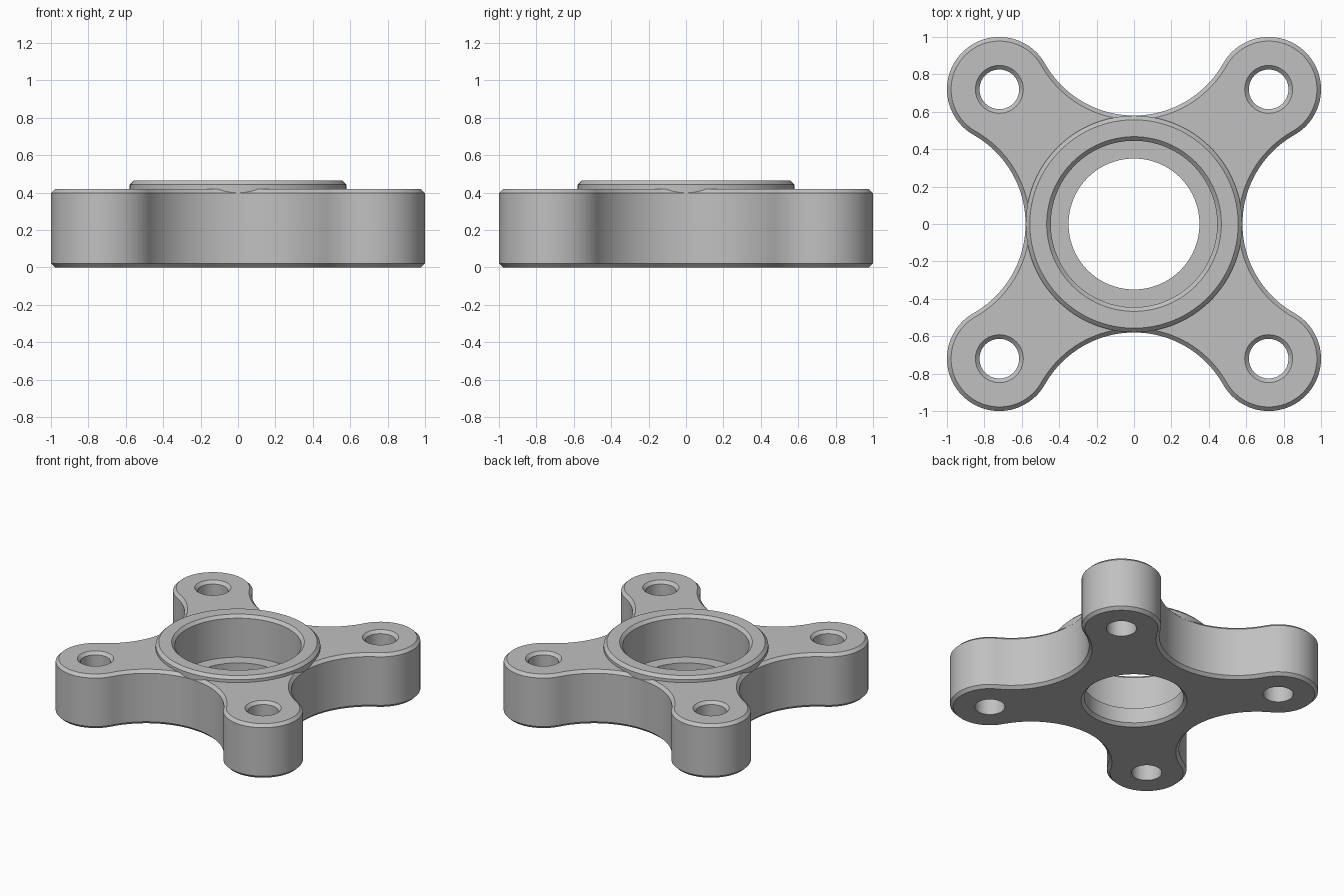
import bpy, bmesh, math
from math import sin, cos, pi, atan2

if "Cube" in bpy.data.objects:
    bpy.data.objects.remove(bpy.data.objects["Cube"])

HEIGHT = 0.42       # arm thickness
CHAMFER = 0.022
LOBE = 0.28         # arm end radius
ARM = 0.72          # arm end centre on x and y
WAIST = 0.58        # nearest edge distance from the centre
# Concave arc tangent to two neighbouring lobes
gap = ARM - WAIST
SCOOP = (ARM**2 + gap**2 - LOBE**2) / (2 * (gap + LOBE))
SCOOP_Y = WAIST + SCOOP
TANGENT = atan2(SCOOP_Y - ARM, ARM)

steel = bpy.data.materials.new("plain grey")
steel.use_nodes = True
steel.diffuse_color = (0.53, 0.53, 0.53, 1)
steel.node_tree.nodes["Principled BSDF"].inputs["Base Color"].default_value = steel.diffuse_color


def arc(cx, cy, r, start, end, steps):
    return [(cx + r * cos(start + (end - start) * i / steps),
             cy + r * sin(start + (end - start) * i / steps)) for i in range(steps)]


def circle(r, x=0, y=0):
    return arc(x, y, r, 0, 2 * pi, 128)


def outline(inset):
    """Four lobes joined by concave arcs, counter-clockwise."""
    quarter = arc(ARM, ARM, LOBE - inset, TANGENT - pi / 2, pi - TANGENT, 48)
    quarter += arc(0, SCOOP_Y, SCOOP + inset, -TANGENT, TANGENT - pi, 48)
    points = []
    for k in range(4):
        c, s = cos(k * pi / 2), sin(k * pi / 2)
        points += [(c * x - s * y, s * x + c * y) for x, y in quarter]
    return points


def solid(name, layers):
    """Closed solid skinned through (z, loop) layers."""
    bm = bmesh.new()
    rings = [[bm.verts.new((x, y, z)) for x, y in loop] for z, loop in layers]
    n = len(rings[0])
    for low, high in zip(rings, rings[1:]):
        for i in range(n):
            j = (i + 1) % n
            bm.faces.new((low[i], low[j], high[j], high[i]))
    bm.faces.new(rings[0][::-1])
    bm.faces.new(rings[-1])
    mesh = bpy.data.meshes.new(name)
    bm.to_mesh(mesh)
    bm.free()
    mesh.materials.append(steel)
    obj = bpy.data.objects.new(name, mesh)
    bpy.context.collection.objects.link(obj)
    return obj


def combine(target, tool, operation):
    mod = target.modifiers.new(operation, "BOOLEAN")
    mod.operation, mod.solver, mod.object = operation, "EXACT", tool
    tool.hide_render = True
    bpy.context.view_layer.objects.active = target
    bpy.ops.object.modifier_apply(modifier=mod.name)
    bpy.data.objects.remove(tool)


# Four-armed plate with chamfered edges
flange = solid("flange", [(0, outline(CHAMFER)), (CHAMFER, outline(0)),
                          (HEIGHT - CHAMFER, outline(0)), (HEIGHT, outline(CHAMFER))])

# Raised collar
TOP = 0.465
combine(flange, solid("collar", [(0.3, circle(0.579)), (TOP - CHAMFER, circle(0.579)),
                                 (TOP, circle(0.557))]), "UNION")

# Stepped central bore with chamfered mouths
combine(flange, solid("bore", [(-0.05, circle(0.422)), (CHAMFER, circle(0.35)),
                               (0.14, circle(0.35)), (0.14, circle(0.445)),
                               (TOP - CHAMFER, circle(0.445)),
                               (TOP + 0.05, circle(0.517))]), "DIFFERENCE")

# Bolt holes, countersunk on top
for x in (-ARM, ARM):
    for y in (-ARM, ARM):
        combine(flange, solid("bolt_hole", [
            (-0.05, circle(0.106, x, y)), (HEIGHT - CHAMFER, circle(0.106, x, y)),
            (HEIGHT + 0.05, circle(0.178, x, y))]), "DIFFERENCE")

bpy.ops.object.select_all(action="DESELECT")
flange.select_set(True)
bpy.context.view_layer.objects.active = flange
bpy.ops.object.shade_smooth_by_angle(angle=math.radians(30))
